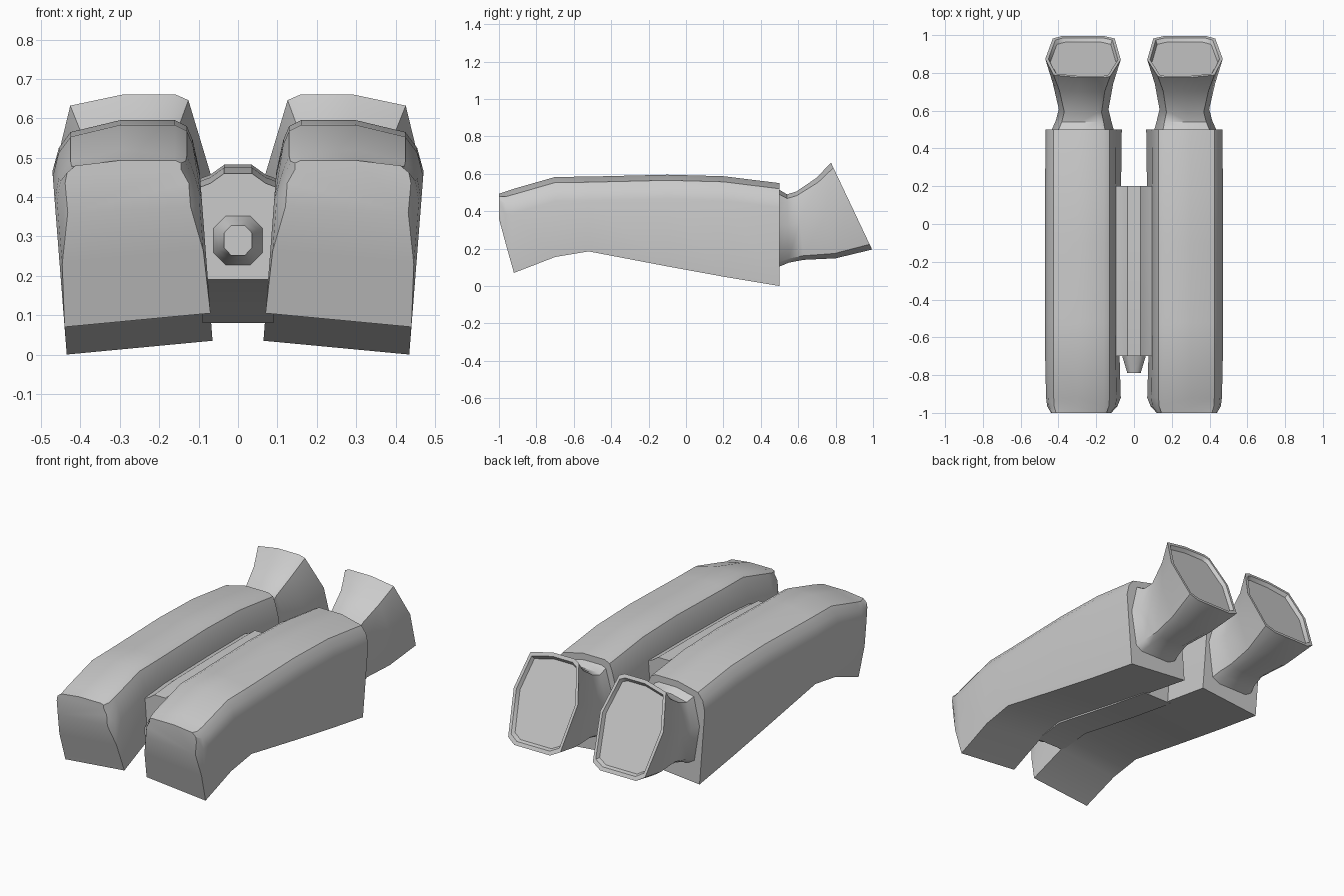
import bpy, bmesh
from mathutils import Vector

if "Cube" in bpy.data.objects:
    bpy.data.objects.remove(bpy.data.objects["Cube"])


def loft(name, rings, mirror=False, angle=35):
    """Skin a list of equal-length point rings, cap both ends, optionally mirror in x."""
    bm = bmesh.new()
    loops = [[bm.verts.new(p) for p in ring] for ring in rings]
    n = len(loops[0])
    for a, b in zip(loops, loops[1:]):
        for i in range(n):
            j = (i + 1) % n
            bm.faces.new((a[i], a[j], b[j], b[i]))
    bm.faces.new(loops[0])
    bm.faces.new(loops[-1])
    bmesh.ops.recalc_face_normals(bm, faces=bm.faces)
    mesh = bpy.data.meshes.new(name)
    bm.to_mesh(mesh)
    bm.free()
    obj = bpy.data.objects.new(name, mesh)
    bpy.context.collection.objects.link(obj)
    bpy.ops.object.select_all(action='DESELECT')
    bpy.context.view_layer.objects.active = obj
    obj.select_set(True)
    bpy.ops.object.shade_smooth_by_angle(angle=angle * 3.14159 / 180)
    if mirror:
        mod = obj.modifiers.new("mirror", 'MIRROR')
        mod.use_mirror_merge = False
    return obj


# Side pods: leaning rounded box section swept along y (y, bottom, top, side inset)
def pod_ring(y, bottom, top, inset=0.0):
    k = min(1, (top - bottom) / 0.3)
    lean = 0.076
    zi = bottom + 0.035 * k
    pts = [(0.062 + lean * zi + inset, zi),
           (0.062 + lean * (top - 0.13 * k) + inset, top - 0.13 * k),
           (0.115 + inset, top - 0.05 * k),
           (0.13 + inset * 0.5, top - 0.015 * k),
           (0.16, top), (0.30, top),
           (0.425 - inset * 0.4, top - 0.03 * k),
           (0.455 - inset * 0.7, top - 0.07 * k),
           (0.436 + lean * (top - 0.13 * k) - inset, top - 0.13 * k),
           (0.435 + lean * bottom - inset, bottom)]
    return [(x, y, z) for x, z in pts]


pod_stations = [(-1.0, 0.36, 0.493, 0.03), (-0.965, 0.23, 0.505, 0.006),
                (-0.92, 0.07, 0.52), (-0.7, 0.155, 0.583), (-0.52, 0.185, 0.585),
                (-0.1, 0.105, 0.595), (0.2, 0.05, 0.587), (0.5, 0.0, 0.55)]
loft("side_pod", [pod_ring(*s) for s in pod_stations], mirror=True)

# Flared nozzles: eight-sided section with a slanted mouth
SECTION = [(0.08, 0.06), (0.22, 0.0), (0.78, 0.0), (0.9, 0.06),
           (1.0, 0.55), (0.89, 0.94), (0.56, 1.0), (0.22, 1.0), (0.14, 0.97), (0.0, 0.57)]


def nozzle_ring(x0, x1, z0, z1, y_top, y_bottom):
    return [Vector((x0 + (x1 - x0) * u, y_bottom + (y_top - y_bottom) * v,
                    z0 + (z1 - z0) * v)) for u, v in SECTION]


nozzle = [nozzle_ring(*s) for s in (
    (0.105, 0.44, 0.10, 0.52, 0.49, 0.49),
    (0.12, 0.415, 0.125, 0.49, 0.54, 0.55),
    (0.135, 0.398, 0.14, 0.505, 0.59, 0.63),
    (0.11, 0.43, 0.148, 0.58, 0.70, 0.80),
    (0.07, 0.47, 0.195, 0.66, 0.775, 0.995))]
mouth = nozzle[-1]
center = sum(mouth, Vector()) / len(mouth)
normal = Vector((0, 0.90, 0.43))
nozzle.append([center + (p - center) * 0.92 for p in mouth])
nozzle.append([center + (p - center) * 0.87 - normal * 0.02 for p in mouth])
loft("nozzle", nozzle, mirror=True, angle=45)


# Centre bridge joining the two pods
def bridge_ring(y, bottom, top):
    half = [(0.09, bottom), (0.11, top - 0.04), (0.07, top - 0.025), (0.035, top)]
    return [(x, y, z) for x, z in half] + [(-x, y, z) for x, z in reversed(half)]


loft("centre_bridge", [bridge_ring(*s) for s in (
    (-0.7, 0.19, 0.46), (-0.52, 0.21, 0.475), (-0.1, 0.13, 0.482), (0.2, 0.08, 0.482))])

# Tapered stub on the front of the bridge
STUB = [(-1, -0.5), (-0.5, -1), (0.5, -1), (1, -0.5), (1, 0.5), (0.5, 1), (-0.5, 1), (-1, 0.5)]
loft("front_stub", [[(u * rx, y, 0.29 + v * rz) for u, v in STUB] for y, rx, rz in (
    (-0.69, 0.065, 0.065), (-0.74, 0.05, 0.052), (-0.79, 0.035, 0.038))], angle=50)
